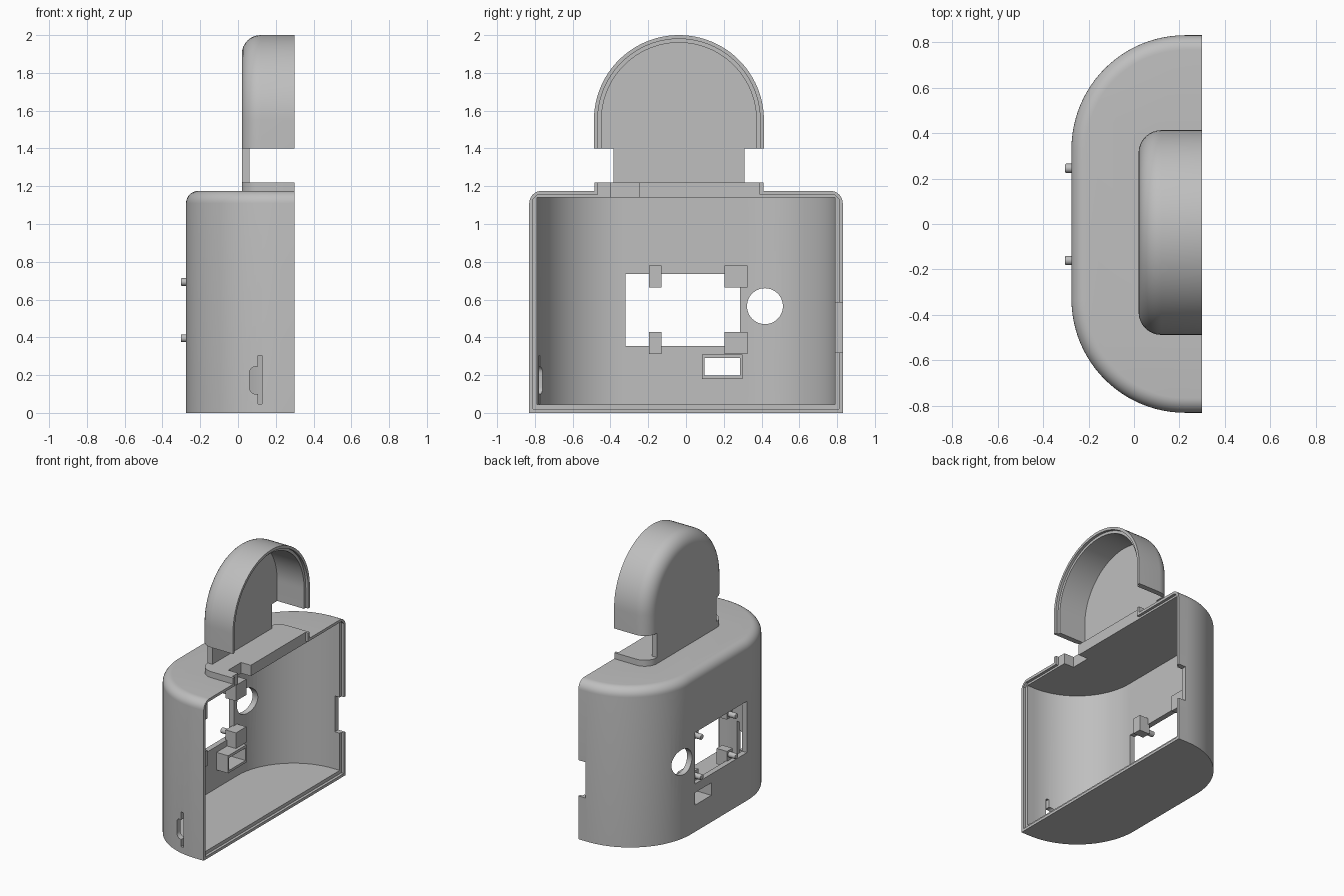
import bpy, bmesh
from math import sin, cos, pi, radians
from mathutils import Vector

if "Cube" in bpy.data.objects:
    bpy.data.objects.remove(bpy.data.objects["Cube"])

grey = bpy.data.materials.new("plain_grey")
grey.use_nodes = True
grey.diffuse_color = (0.52, 0.52, 0.52, 1)
grey.node_tree.nodes["Principled BSDF"].inputs["Base Color"].default_value = grey.diffuse_color

RIM = 0.30      # plane of the open side
WALL = 0.04
HEAD_Y, HEAD_Z = -0.0375, 1.55


def prism(name, pts, lo, hi, axis, bevel=0, pick=None):
    """Extrude a 2D outline along an axis, optionally rounding picked edges."""
    def place(p, h):
        return {"x": (h, p[0], p[1]), "y": (p[0], h, p[1]), "z": (p[0], p[1], h)}[axis]
    bm = bmesh.new()
    face = bm.faces.new([bm.verts.new(place(p, lo)) for p in pts])
    new = bmesh.ops.extrude_face_region(bm, geom=[face])["geom"]
    shift = Vector(place((0, 0), hi - lo))
    bmesh.ops.translate(bm, vec=shift, verts=[g for g in new if isinstance(g, bmesh.types.BMVert)])
    bmesh.ops.recalc_face_normals(bm, faces=bm.faces)
    if bevel:
        edges = [e for e in bm.edges if pick(e.verts[0].co, e.verts[1].co)]
        bmesh.ops.bevel(bm, geom=edges, offset=bevel, segments=8, profile=0.5, affect="EDGES")
    mesh = bpy.data.meshes.new(name)
    bm.to_mesh(mesh)
    bm.free()
    mesh.materials.append(grey)
    obj = bpy.data.objects.new(name, mesh)
    bpy.context.collection.objects.link(obj)
    return obj


def box(name, x, y, z):
    return prism(name, [(x[0], y[0]), (x[1], y[0]), (x[1], y[1]), (x[0], y[1])], z[0], z[1], "z")


def arc(cx, cy, r, a0, a1, n=24):
    angles = [radians(a0 + (a1 - a0) * i / n) for i in range(n + 1)]
    return [(cx + r * cos(a), cy + r * sin(a)) for a in angles]


def combine(target, others, operation):
    """Apply booleans, then drop the helper solids."""
    for other in others:
        other.hide_render = True
        mod = target.modifiers.new("combine", "BOOLEAN")
        mod.operation, mod.solver, mod.object = operation, "EXACT", other
        bpy.context.view_layer.objects.active = target
        bpy.ops.object.modifier_apply(modifier=mod.name)
        bpy.data.objects.remove(other)


def smooth(obj):
    bpy.ops.object.select_all(action="DESELECT")
    obj.select_set(True)
    bpy.context.view_layer.objects.active = obj
    bpy.ops.object.shade_smooth_by_angle(angle=radians(30))


def plan(r, end):
    """Half-stadium outline of the body with corner radius r."""
    return ([(end, 0.33 + r)] + arc(0.225, 0.33, r, 90, 180)
            + arc(0.225, -0.33, r, 180, 270) + [(end, -0.33 - r)])


def arch(r, bottom):
    return ([(HEAD_Y + r, bottom)] + arc(HEAD_Y, HEAD_Z, r, 0, 180, 48) + [(HEAD_Y - r, bottom)])


# Body shell with rounded top edge
body = prism("body_shell", plan(0.5, RIM), 0, 1.175, "z", 0.065,
             lambda a, b: min(a.z, b.z) > 1.17 and min(a.x, b.x) < RIM - 0.01)

# Raised collar on top and frame around the small slot
collar_plan = ([(RIM, 0.41)] + arc(0.12, 0.31, 0.1, 90, 180, 8)
               + arc(0.12, -0.385, 0.1, 180, 270, 8) + [(RIM, -0.485)])
collar = prism("collar", collar_plan, 1.15, 1.22, "z")
frame = box("slot_frame", (-0.25, -0.14), (0.085, 0.3), (0.18, 0.31))

cavity = prism("cavity", plan(0.5 - WALL, 0.4), 0.045, 1.14, "z")
combine(body, [cavity], "DIFFERENCE")
combine(body, [collar, frame], "UNION")

# Rim step, openings and notches
step = [(-0.81, 0.02), (0.81, 0.02), (0.81, 1.13), (0.785, 1.155), (-0.785, 1.155), (-0.81, 1.13)]
d_hole = ([(0.115, 0.1)] + arc(0.095, 0.135, 0.035, 270, 180, 6)
          + arc(0.095, 0.21, 0.035, 180, 90, 6) + [(0.115, 0.245)])
combine(body, [
    prism("rim_step", step, 0.28, 0.4, "x"),
    box("collar_step", (0.28, 0.4), (-0.465, 0.39), (1.1, 1.3)),
    box("collar_notch", (0.2, 0.4), (-0.4, -0.25), (1.1, 1.3)),
    box("window", (-0.4, -0.2), (-0.32, 0.287), (0.355, 0.735)),
    box("small_slot", (-0.4, 0), (0.097, 0.287), (0.198, 0.29)),
    prism("round_hole", arc(0.418, 0.565, 0.095, 0, 352.5, 47), -0.4, -0.1, "x"),
    box("side_slit", (0.105, 0.127), (-0.9, -0.7), (0.047, 0.305)),
    prism("side_d_hole", d_hole, -0.9, -0.7, "y"),
    box("side_notch", (0.24, 0.4), (0.7, 0.9), (0.32, 0.585)),
], "DIFFERENCE")
smooth(body)

# Head shell: rounded arch with a flat neck panel below it
head = prism("head_shell", arch(0.45, 1.2), 0.02, RIM, "x", 0.1,
             lambda a, b: max(a.x, b.x) < 0.03 and max(a.z, b.z) > 1.21)
combine(head, [
    prism("head_cavity", arch(0.41, 1.0), 0.06, 0.4, "x"),
    prism("head_step", arch(0.43, 1.0), 0.28, 0.4, "x"),
    box("neck_cut", (-0.1, 0.4), (-0.7, -0.385), (1.0, 1.4)),
    box("neck_cut", (-0.1, 0.4), (0.31, 0.7), (1.0, 1.4)),
], "DIFFERENCE")
smooth(head)

# Mounting blocks at the window corners, each with a peg
for side, y0, y1, peg_y in (("right", -0.195, -0.13, -0.16), ("left", 0.205, 0.325, 0.245)):
    for level, z0, z1, peg_z in (("lower", 0.312, 0.428, 0.395), ("upper", 0.663, 0.78, 0.693)):
        box(f"{level}_{side}_mount", (-0.245, -0.16), (y0, y1), (z0, z1))
        peg = prism(f"{level}_{side}_peg", arc(peg_y, peg_z, 0.02, 0, 345, 23), -0.303, -0.2, "x",
                    0.005, lambda a, b: max(a.x, b.x) < -0.3)
        smooth(peg)
